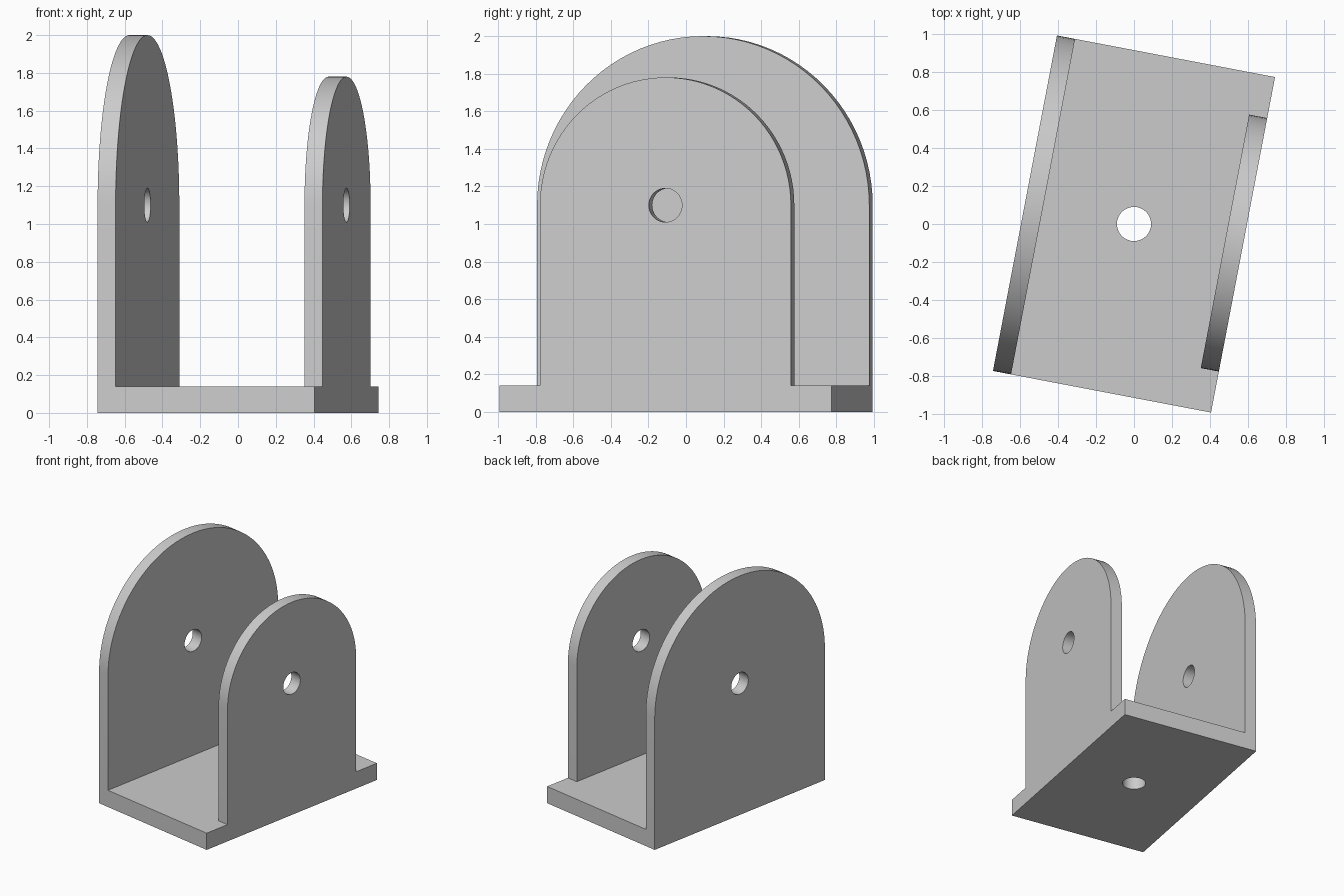
import bpy, bmesh, math

cube = bpy.data.objects.get("Cube")
if cube:
    bpy.data.objects.remove(cube, do_unlink=True)

WIDTH, LENGTH = 1.17, 1.8      # base plate footprint
BASE_T, WALL_T = 0.14, 0.097   # base and side plate thickness
AXIS_Z, HOLE_R = 1.1, 0.09     # pivot height and hole radius
TURN = math.radians(-10.8)

grey = bpy.data.materials.new("light grey")
grey.use_nodes = True
colour = (0.6, 0.6, 0.6, 1)
grey.diffuse_color = colour
grey.node_tree.nodes["Principled BSDF"].inputs["Base Color"].default_value = colour


def prism(name, outline, offset):
    """Closed solid from an outline of 3D points swept along an offset."""
    bm = bmesh.new()
    face = bm.faces.new([bm.verts.new(p) for p in outline])
    new = bmesh.ops.extrude_face_region(bm, geom=[face])["geom"]
    bmesh.ops.translate(bm, vec=offset, verts=[g for g in new if isinstance(g, bmesh.types.BMVert)])
    bmesh.ops.recalc_face_normals(bm, faces=bm.faces)
    mesh = bpy.data.meshes.new(name)
    bm.to_mesh(mesh)
    bm.free()
    mesh.materials.append(grey)
    obj = bpy.data.objects.new(name, mesh)
    bpy.context.collection.objects.link(obj)
    return obj


def arc(radius, start, end, steps):
    for i in range(steps + 1):
        a = start + (end - start) * i / steps
        yield radius * math.cos(a), radius * math.sin(a)


def side_plate(name, x, radius):
    """Upright plate with a half-round top."""
    outline = [(x, -radius, 0), (x, radius, 0)]
    outline += [(x, y, AXIS_Z + z) for y, z in arc(radius, 0, math.pi, 48)]
    return prism(name, outline, (WALL_T, 0, 0))


def combine(target, tool, operation):
    mod = target.modifiers.new(operation.lower(), "BOOLEAN")
    mod.operation, mod.solver, mod.object = operation, "EXACT", tool
    bpy.context.view_layer.objects.active = target
    bpy.ops.object.modifier_apply(modifier=mod.name)
    bpy.data.objects.remove(tool, do_unlink=True)


# Base plate
w, l = WIDTH / 2, LENGTH / 2
bracket = prism("bracket", [(-w, -l, 0), (w, -l, 0), (w, l, 0), (-w, l, 0)], (0, 0, BASE_T))

# Tall and short side plates, flush with the outer edges of the base
combine(bracket, side_plate("tall_plate", -w, l), "UNION")
combine(bracket, side_plate("short_plate", w - WALL_T, 0.68), "UNION")

# Pivot hole through both plates, mounting hole through the base
circle = list(arc(HOLE_R, 0, 2 * math.pi, 40))[:-1]
pivot = prism("pivot_cutter", [(-1, y, AXIS_Z + z) for y, z in circle], (2, 0, 0))
mount = prism("mount_cutter", [(x, y, -0.1) for x, y in circle], (0, 0, 0.4))
for cutter in (pivot, mount):
    cutter.hide_render = True
    combine(bracket, cutter, "DIFFERENCE")

# Turned pose and smooth curved edges
bracket.rotation_euler.z = TURN
bpy.ops.object.select_all(action="DESELECT")
bracket.select_set(True)
bpy.context.view_layer.objects.active = bracket
bpy.ops.object.shade_smooth_by_angle(angle=math.radians(30))
